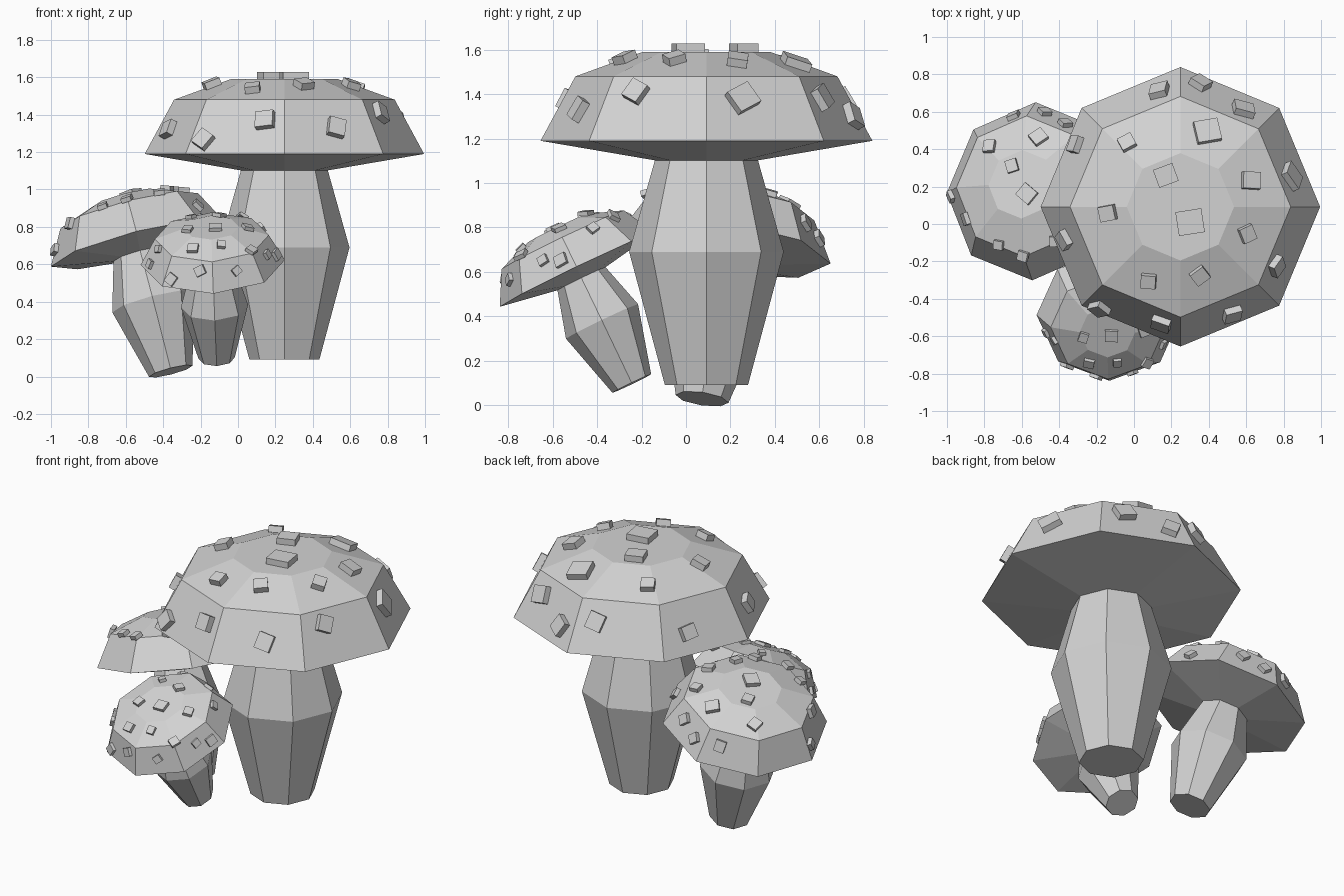
import bpy, bmesh, math, random
from mathutils import Vector, Matrix
from mathutils.bvhtree import BVHTree

if "Cube" in bpy.data.objects:
    bpy.data.objects.remove(bpy.data.objects["Cube"])

random.seed(4)
grey = bpy.data.materials.new("light_grey")
grey.diffuse_color = (0.65, 0.65, 0.65, 1)
grey.use_nodes = True
grey.node_tree.nodes["Principled BSDF"].inputs["Base Color"].default_value = grey.diffuse_color

# profiles (radius, height) for a mushroom of full size, rim at height 0
CAP = [(0.22, -0.09), (0.747, 0), (0.59, 0.29), (0.287, 0.40)]
STEM = [(0.187, -1.10), (0.348, -0.50), (0.23, -0.08)]


def finish(bm, name):
    bmesh.ops.recalc_face_normals(bm, faces=bm.faces)
    me = bpy.data.meshes.new(name)
    bm.to_mesh(me)
    me.materials.append(grey)
    ob = bpy.data.objects.new(name, me)
    bpy.context.collection.objects.link(ob)


def lathe(profile, mat):
    """Closed eight-sided solid, moved by mat."""
    bm = bmesh.new()
    rings = [[bm.verts.new(mat @ Vector((r * math.cos(i * math.pi / 4), r * math.sin(i * math.pi / 4), z)))
              for i in range(8)] for r, z in profile]
    for a, b in zip(rings, rings[1:]):
        for i in range(8):
            j = (i + 1) % 8
            bm.faces.new((a[i], a[j], b[j], b[i]))
    bm.faces.new(rings[0][::-1])
    bm.faces.new(rings[-1])
    bmesh.ops.recalc_face_normals(bm, faces=bm.faces)
    return bm


def mushroom(name, centre, normal, scale, top_spots, front_spots, size, thick):
    n = Vector(normal).normalized()
    tilt = Vector((0, 0, 1)).rotation_difference(n).to_matrix().to_4x4()
    mat = Matrix.Translation(centre) @ tilt @ Matrix.Scale(scale, 4)
    finish(lathe(STEM, mat), name + "_stem")
    cap = lathe(CAP, mat)
    tree = BVHTree.FromBMesh(cap)
    finish(cap, name + "_cap")
    # square warts laid flat on the cap: x,y seen from the top, x,z seen from the front
    rays = [(Vector((s[0], s[1], 3)), Vector((0, 0, -1)), s) for s in top_spots]
    rays += [(Vector((s[0], -3, s[1])), Vector((0, 1, 0)), s) for s in front_spots]
    bm = bmesh.new()
    for origin, way, s in rays:
        loc, nor, _, _ = tree.ray_cast(origin, way)
        if loc is None:
            continue
        w = s[2] if len(s) > 2 else size * random.uniform(0.85, 1.15)
        m = (Matrix.Translation(loc + nor * thick * 0.45) @ nor.to_track_quat('Z', 'Y').to_matrix().to_4x4()
             @ Matrix.Rotation(random.uniform(0, 1.5), 4, 'Z') @ Matrix.Diagonal((w, w * 0.92, thick, 1)))
        bmesh.ops.create_cube(bm, size=1, matrix=m)
    finish(bm, name + "_spots")


# large upright mushroom
mushroom("large", (0.248, 0.092, 1.19), (0, 0, 1), 1.0,
         [(.17, .26, .11), (.30, .01, .14), (.39, .49, .13), (-.035, .43), (-.135, .06), (.62, .23),
          (.60, -.05), (.35, -.27), (.08, -.30), (.14, .70), (.35, .74), (.58, .60, .11), (.83, .25, .12),
          (.75, -.22), (.52, -.47, .1), (.15, -.52), (-.18, -.44), (-.36, -.08), (-.30, .42)],
         [], 0.09, 0.04)

# medium mushroom leaning left
mushroom("medium", (-.535, .175, .707), (-.259, .151, 1), 0.644,
         [(-.57, .16, .09), (-.65, .31), (-.51, .46, .08), (-.77, .41), (-.64, .57), (-.48, .59), (-.37, .53),
          (-.97, .15), (-.89, .03), (-.72, -.11), (-.59, -.17), (-.42, -.09), (-.30, .20), (-.34, .38),
          (-.22, .0), (-.38, .04), (-.16, .32)],
         [], 0.06, 0.026)

# small mushroom leaning forward
mushroom("small", (-.135, -.49, .61), (-.04, -.48, 1), 0.517,
         [(-.10, -.45), (-.25, -.40), (.02, -.33), (-.2, -.27), (.12, -.42)],
         [(-.12, .79, .07), (-.27, .78), (.05, .79), (-.24, .68), (-.09, .70), (.07, .67), (-.355, .52),
          (-.20, .565), (-.01, .565), (.15, .65), (.20, .65), (-.42, .68), (-.465, .60)],
         0.05, 0.02)
